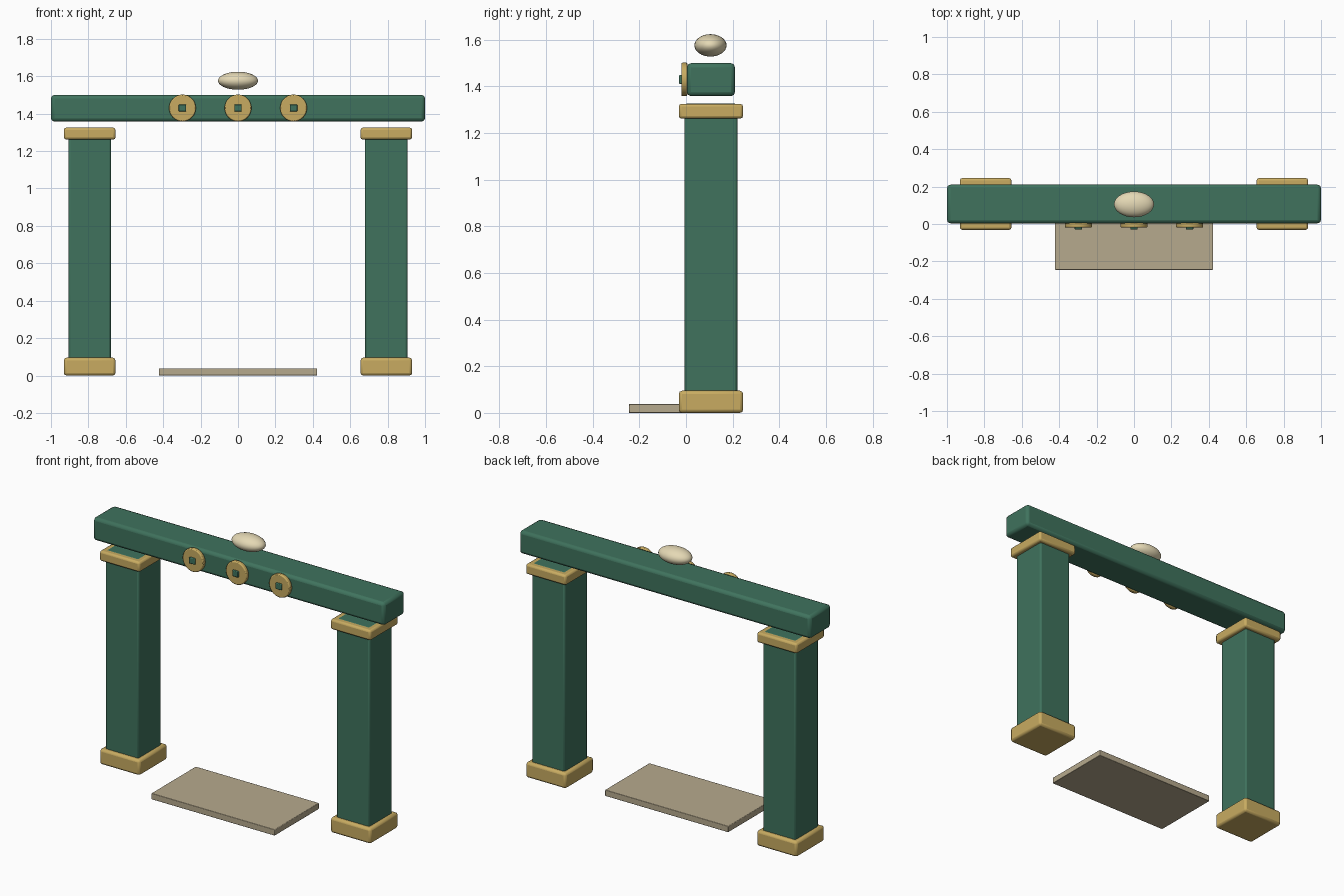
import bpy
import math

if "Cube" in bpy.data.objects:
    bpy.data.objects.remove(bpy.data.objects["Cube"])


def material(name, rgb):
    m = bpy.data.materials.new(name)
    m.diffuse_color = (*rgb, 1)
    m.use_nodes = True
    m.node_tree.nodes["Principled BSDF"].inputs["Base Color"].default_value = m.diffuse_color
    return m


GREEN = material("green", (0.05, 0.17, 0.11))
GOLD = material("gold", (0.58, 0.41, 0.12))
CREAM = material("cream", (0.78, 0.69, 0.46))
STONE = material("stone", (0.47, 0.40, 0.27))


def finish(name, mat, bevel=0.0, segments=2):
    ob = bpy.context.object
    ob.name = name
    ob.data.materials.append(mat)
    bpy.ops.object.transform_apply(location=False, rotation=True, scale=True)
    if bevel:
        mod = ob.modifiers.new("soft_edges", 'BEVEL')
        mod.width = bevel
        mod.segments = segments
        mod.limit_method = 'ANGLE'
    bpy.ops.object.shade_smooth_by_angle(angle=math.radians(35))
    return ob


def box(name, lo, hi, mat, bevel=0.0):
    bpy.ops.mesh.primitive_cube_add(size=1, location=[(a + b) / 2 for a, b in zip(lo, hi)])
    bpy.context.object.scale = [b - a for a, b in zip(lo, hi)]
    return finish(name, mat, bevel)


MID_Y = 0.107

# Pillars with gold base and capital
for side, s in (("left", -1), ("right", 1)):
    x = s * 0.793
    for part, half, z0, z1, mat, bev in (
            ("pillar", 0.113, 0.002, 1.326, GREEN, 0.01),
            ("base", 0.138, 0.0, 0.095, GOLD, 0.014),
            ("capital", 0.138, 1.262, 1.325, GOLD, 0.012)):
        box(f"{side}_{part}", (x - half, MID_Y - half, z0),
            (x + half, MID_Y + half, z1), mat, bev)

# Lintel beam
box("lintel", (-1, 0.004, 1.358), (1, 0.21, 1.5), GREEN, 0.018)

# Doorstep slab
box("doorstep", (-0.423, -0.245, 0.0), (0.423, 0.19, 0.038), STONE, 0.003)

# Round gold medallions with square green studs
for i, x in enumerate((-0.297, 0, 0.297)):
    bpy.ops.mesh.primitive_cylinder_add(vertices=32, radius=0.072, depth=0.026,
                                        location=(x, -0.007, 1.43),
                                        rotation=(math.pi / 2, 0, 0))
    finish(f"medallion_{i + 1}", GOLD, 0.006)
    box(f"medallion_stud_{i + 1}", (x - 0.02, -0.03, 1.411),
        (x + 0.02, -0.005, 1.449), GREEN, 0.004)

# Egg-shaped ornament above the beam
bpy.ops.mesh.primitive_uv_sphere_add(segments=32, ring_count=16, radius=1,
                                     location=(0, 0.105, 1.576),
                                     rotation=(0, math.pi / 2, 0))
bpy.context.object.scale = (0.048, 0.069, 0.107)
finish("top_ornament", CREAM)
